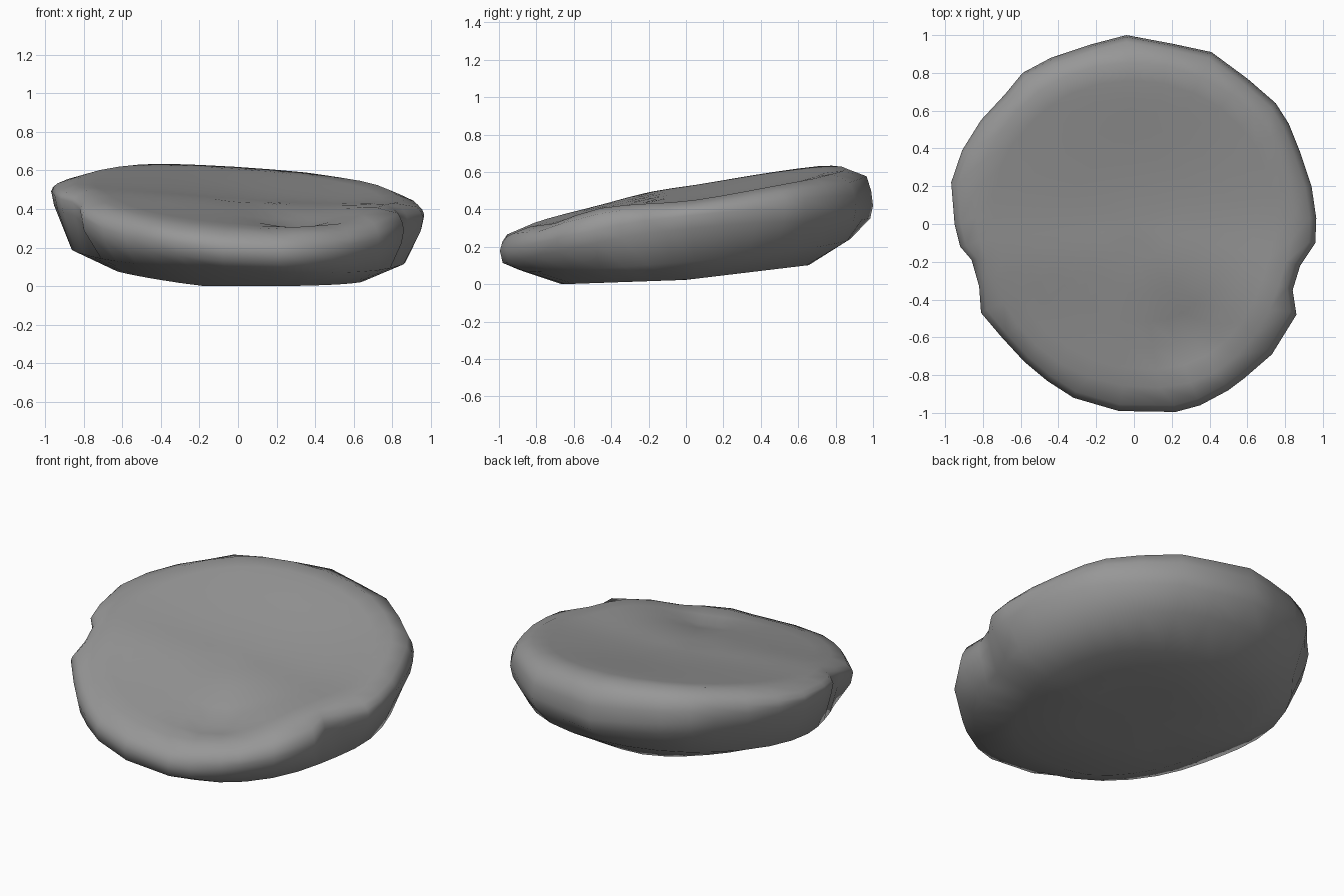
import bpy, bmesh, math

if "Cube" in bpy.data.objects:
    bpy.data.objects.remove(bpy.data.objects["Cube"])

# Plan outline of the stone, counter-clockwise
OUTLINE = [(.965, .03), (.94, .2), (.88, .38), (.82, .53), (.75, .64), (.6, .77),
           (.41, .91), (.2, .955), (-.04, 1), (-.23, .95), (-.44, .88), (-.59, .8),
           (-.68, .69), (-.81, .55), (-.91, .39), (-.968, .22), (-.95, 0), (-.92, -.12),
           (-.86, -.19), (-.82, -.33), (-.81, -.47), (-.7, -.6), (-.58, -.73),
           (-.46, -.83), (-.32, -.92), (-.08, -.99), (.22, -.995), (.35, -.96),
           (.5, -.88), (.58, -.82), (.73, -.69), (.86, -.48), (.84, -.35),
           (.88, -.22), (.96, -.1)]
n = len(OUTLINE)


def bump(x, y, cx, cy, r):
    return math.exp(-((x - cx) ** 2 + (y - cy) ** 2) / (r * r))


def relaxed(pts, rounds):
    # Softens the notches in the outline
    for _ in range(rounds):
        pts = [tuple(.25 * pts[i - 1][k] + .5 * pts[i][k] + .25 * pts[(i + 1) % n][k]
                     for k in (0, 1)) for i in range(n)]
    return pts


def top(x, y):
    # Tilted upper face: low ridge, shallow bowl, raised front right rim and a pit
    z = .475 + .19 * y - .06 * x + .06 * max(0, x - .5) - .1 * max(0, y - .75)
    z += .015 * math.exp(-((y + .2) / .2) ** 2)
    z -= .025 * bump(x, y, .1, .2, .45)
    z += .055 * bump(x, y, .75, -.5, .28) + .03 * bump(x, y, .4, -.88, .15)
    z -= .04 * bump(x, y, .28, -.6, .15)
    return z


def shoulder(x, y):
    return top(x, y) - .025 - .03 * max(0, y)


def equator(x, y):
    z = .42 + .115 * y - (.06 if x < 0 else .05) * x - .11 * y * y
    return z - .05 * bump(x, y, -.65, -.65, .3)


def upper_side(x, y):
    return .5 * (equator(x, y) + shoulder(x, y))


def lower_side(x, y):
    return equator(x, y) - .07


def lower_edge(x, y):
    return .17 + .09 * y - (.025 if x < 0 else .05) * x


def base(x, y):
    return .03 + (.12 if y > 0 else .035) * y + .13 * max(0, -x - .2)


# Rings from the top centre, round the rim, to the underside
RINGS = [(.2, top), (.38, top), (.54, top), (.68, top), (.8, top), (.9, top),
         (.965, shoulder), (.99, upper_side), (1, equator), (.985, lower_side),
         (.925, lower_edge), (.69, base), (.35, base)]

bm = bmesh.new()
soft = relaxed(OUTLINE, 3)
loops = []
for s, height in RINGS:
    plan = OUTLINE if s > .95 else soft
    loops.append([bm.verts.new((x * s, y * s, height(x * s, y * s))) for x, y in plan])
for a, b in zip(loops, loops[1:]):
    for i in range(n):
        j = (i + 1) % n
        bm.faces.new((a[i], b[i], b[j], a[j]))
for ring, z in ((loops[0], top(0, 0)), (loops[-1], base(0, 0))):
    c = bm.verts.new((0, 0, z))
    for i in range(n):
        bm.faces.new((ring[i], ring[(i + 1) % n], c))
bmesh.ops.recalc_face_normals(bm, faces=bm.faces)

# Rest the stone on the ground
low = min(v.co.z for v in bm.verts)
for v in bm.verts:
    v.co.z -= low

mesh = bpy.data.meshes.new("flat_stone")
bm.to_mesh(mesh)
bm.free()
stone = bpy.data.objects.new("flat_stone", mesh)
bpy.context.collection.objects.link(stone)
for p in mesh.polygons:
    p.use_smooth = True

# Dark grey stone colour
mat = bpy.data.materials.new("stone_grey")
mat.diffuse_color = (.31, .31, .31, 1)
mat.use_nodes = True
mat.node_tree.nodes["Principled BSDF"].inputs["Base Color"].default_value = mat.diffuse_color
mesh.materials.append(mat)
